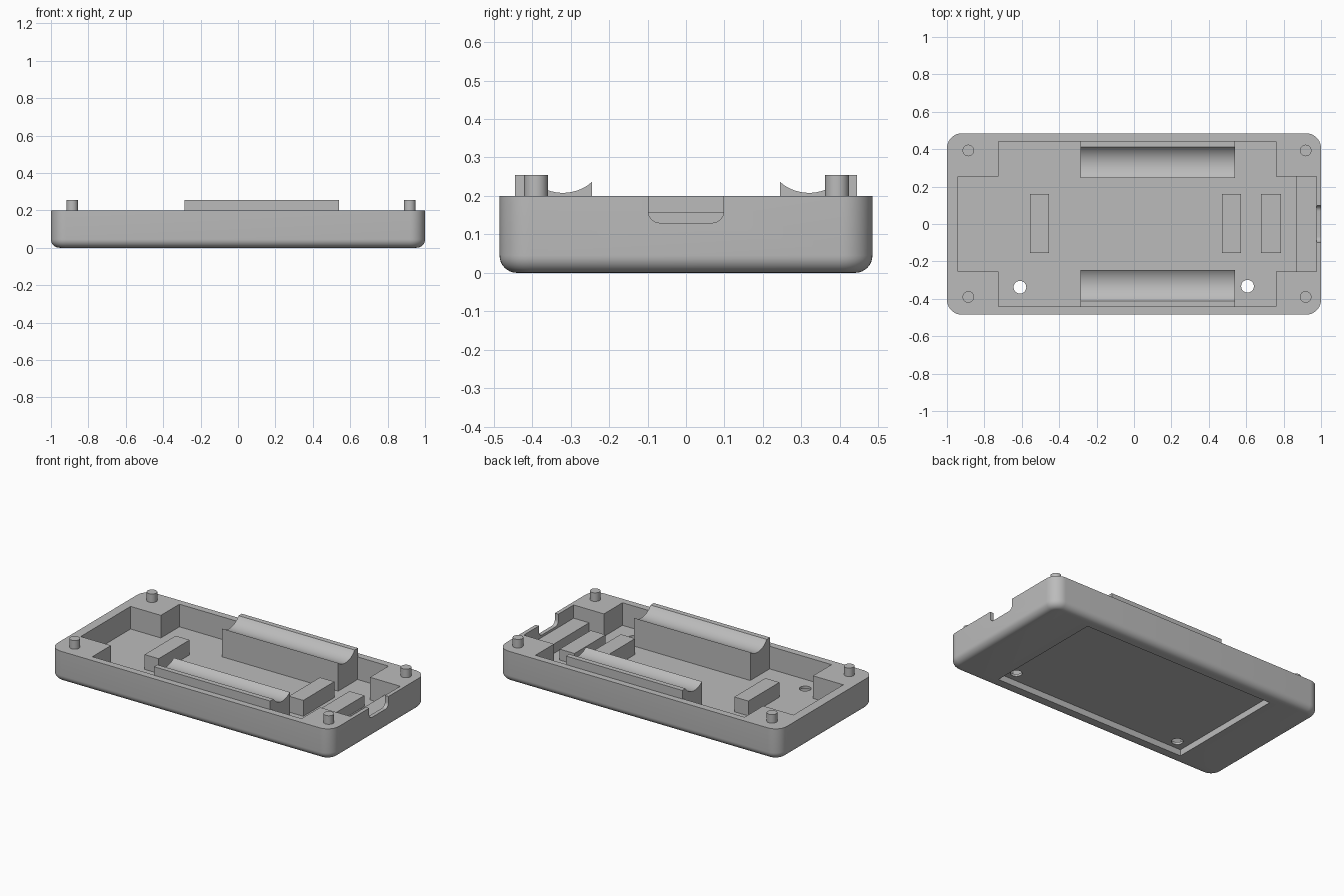
import bpy, bmesh, math
from mathutils import Vector

if "Cube" in bpy.data.objects:
    bpy.data.objects.remove(bpy.data.objects["Cube"])

grey = bpy.data.materials.new("plain_grey")
grey.diffuse_color = (0.5, 0.5, 0.5, 1)
grey.use_nodes = True
grey.node_tree.nodes["Principled BSDF"].inputs["Base Color"].default_value = grey.diffuse_color

FLOOR, RIM = 0.055, 0.20


def finish(name, bm, smooth=True):
    bmesh.ops.recalc_face_normals(bm, faces=bm.faces)
    me = bpy.data.meshes.new(name)
    bm.to_mesh(me)
    bm.free()
    ob = bpy.data.objects.new(name, me)
    bpy.context.collection.objects.link(ob)
    me.materials.append(grey)
    bpy.ops.object.select_all(action='DESELECT')
    ob.select_set(True)
    bpy.context.view_layer.objects.active = ob
    if smooth:
        bpy.ops.object.shade_smooth_by_angle(angle=math.radians(30))
    return ob


def prism(name, pts, offset, smooth=True):
    """Extrude a closed planar outline of 3D points."""
    bm = bmesh.new()
    f = bm.faces.new([bm.verts.new(p) for p in pts])
    top = bmesh.ops.extrude_face_region(bm, geom=[f])["geom"]
    bmesh.ops.translate(bm, vec=Vector(offset),
                        verts=[v for v in top if isinstance(v, bmesh.types.BMVert)])
    return finish(name, bm, smooth)


def box(name, x0, x1, y0, y1, z0, z1):
    return prism(name, [(x0, y0, z0), (x1, y0, z0), (x1, y1, z0), (x0, y1, z0)],
                 (0, 0, z1 - z0), False)


def cylinder(name, x, y, r, z0, z1, n=32):
    pts = [(x + r * math.cos(2 * math.pi * i / n), y + r * math.sin(2 * math.pi * i / n), z0)
           for i in range(n)]
    return prism(name, pts, (0, 0, z1 - z0))


def rounded_rect(hx, hy, r, z, n=10):
    pts = []
    for k, (sx, sy) in enumerate([(1, 1), (-1, 1), (-1, -1), (1, -1)]):
        for i in range(n + 1):
            a = math.pi / 2 * (k + i / n)
            pts.append((sx * (hx - r) + r * math.cos(a), sy * (hy - r) + r * math.sin(a), z))
    return pts


def cut(target, cutter):
    cutter.hide_render = True
    bpy.context.view_layer.objects.active = target
    m = target.modifiers.new("cut", 'BOOLEAN')
    m.operation, m.solver, m.object = 'DIFFERENCE', 'EXACT', cutter
    bpy.ops.object.modifier_apply(modifier=m.name)
    bpy.data.objects.remove(cutter)


# Outer tray: rounded rectangle with a rounded lower edge
bm = bmesh.new()
F, R = 0.045, 0.08
rings = []
for i in range(9):
    a = math.pi / 2 * i / 8
    d = F * (1 - math.sin(a))
    rings.append(rounded_rect(1 - d, 0.485 - d, R - d, F * (1 - math.cos(a))))
rings.append(rounded_rect(1, 0.485, R, RIM))
rings = [[bm.verts.new(p) for p in ring] for ring in rings]
for lo, hi in zip(rings, rings[1:]):
    for i in range(len(lo)):
        j = (i + 1) % len(lo)
        bm.faces.new((lo[i], lo[j], hi[j], hi[i]))
bm.faces.new(rings[0])
bm.faces.new(rings[-1])
tray = finish("tray", bm)

# Cross-shaped cavity leaving four solid corner blocks
xa, xb, xc, xd, yi, yo = -0.94, -0.725, 0.76, 0.975, 0.253, 0.441
outline = [(xa, -yi), (xb, -yi), (xb, -yo), (xc, -yo), (xc, -yi), (xd, -yi),
           (xd, yi), (xc, yi), (xc, yo), (xb, yo), (xb, yi), (xa, yi)]
cut(tray, prism("cavity_cutter", [(x, y, FLOOR) for x, y in outline], (0, 0, 0.3), False))

# Shallow panel recess underneath
cut(tray, box("recess_cutter", -0.685, 0.685, -0.40, 0.40, -0.1, 0.04))

# Two round holes through the floor
for x, y in ((-0.61, -0.338), (0.607, -0.333)):
    cut(tray, cylinder("hole_cutter", x, y, 0.034, -0.1, 0.12))

# Port notch in the right wall, with rounded lower corners
w, zb, r = 0.098, 0.13, 0.03
notch = [(0.95, -w, 0.3)]
for cy, start in ((-(w - r), math.pi), (w - r, 1.5 * math.pi)):
    for i in range(9):
        a = start + math.pi / 2 * i / 8
        notch.append((0.95, cy + r * math.cos(a), zb + r + r * math.sin(a)))
notch.append((0.95, w, 0.3))
cut(tray, prism("port_cutter", notch, (0.1, 0, 0)))
bpy.ops.object.select_all(action='DESELECT')
tray.select_set(True)
bpy.context.view_layer.objects.active = tray
bpy.ops.object.shade_smooth_by_angle(angle=math.radians(30))

# Locating pins on the corners
for x in (-0.886, 0.918):
    for y in (-0.39, 0.393):
        cylinder("corner_pin", x, y, 0.031, RIM - 0.02, 0.255)

# Board supports on the floor and the ledge beside the port
S = FLOOR - 0.005
box("left_support", -0.555, -0.455, -0.155, 0.16, S, 0.15)
box("middle_support", 0.47, 0.572, -0.155, 0.16, S, 0.157)
box("right_support", 0.68, 0.785, -0.155, 0.16, S, 0.125)
box("port_ledge", 0.865, 0.98, -0.255, 0.255, S, 0.115)

# Long cradles with a concave top, mirrored front and back
for s in (-1, 1):
    prof = [(0.245, S), (0.445, S), (0.445, 0.255), (0.412, 0.255)]
    for i in range(1, 17):
        y = 0.412 + (0.245 - 0.412) * i / 16
        prof.append((y, 0.323 - math.sqrt(0.115 ** 2 - (y - 0.32) ** 2)))
    prism("cradle", [(-0.285, s * y, z) for y, z in prof], (0.825, 0, 0))
